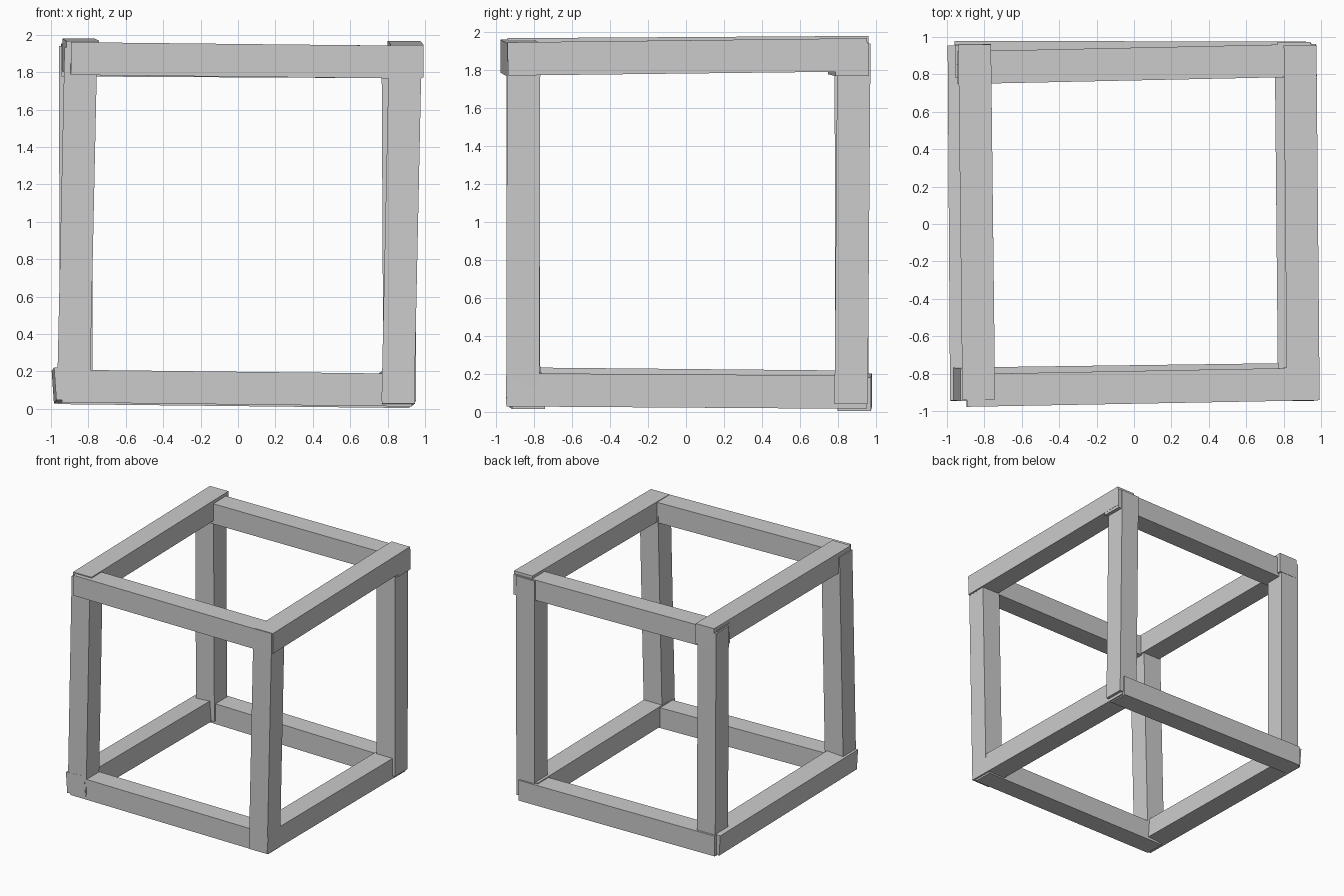
import bpy, math
from mathutils import Vector, Matrix

if "Cube" in bpy.data.objects:
    bpy.data.objects.remove(bpy.data.objects["Cube"])

T = 0.175  # beam thickness


def beam(name, start, end, roll=0.0):
    """Square beam between two end centres, turned as little as possible from its main axis."""
    a, b = Vector(start), Vector(end)
    d = b - a
    k = max(range(3), key=lambda i: abs(d[i]))
    axis = Vector([1.0 if i == k else 0.0 for i in range(3)])
    size = [d.length if i == k else T for i in range(3)]
    rot = axis.rotation_difference(d.normalized()).to_matrix().to_4x4()
    bpy.ops.mesh.primitive_cube_add(size=1)
    ob = bpy.context.object
    ob.name = name
    ob.matrix_world = (Matrix.Translation((a + b) / 2) @ rot
                       @ Matrix.Rotation(math.radians(roll), 4, axis)
                       @ Matrix.Diagonal((*size, 1)))
    return ob


# Upright posts, slightly out of true
beam("front_left_post", (-0.88, -0.855, 0.07), (-0.84, -0.86, 1.93))
beam("front_right_post", (0.855, -0.86, 0.04), (0.895, -0.855, 1.94))
beam("back_left_post", (-0.865, 0.875, 0.05), (-0.87, 0.87, 1.94))
beam("back_right_post", (0.865, 0.87, 0.04), (0.855, 0.885, 1.94))

# Top rails
beam("front_top_rail", (-0.895, -0.89, 1.873), (0.98, -0.855, 1.853))
beam("back_top_rail", (-0.945, 0.835, 1.865), (0.975, 0.876, 1.855))
beam("left_top_rail", (-0.83, -0.94, 1.88), (-0.852, 0.96, 1.892))
beam("right_top_rail", (0.905, -0.94, 1.858), (0.888, 0.955, 1.88))

# Bottom rails
beam("front_bottom_rail", (-0.94, -0.855, 0.122), (0.93, -0.83, 0.1))
beam("back_bottom_rail", (-0.96, 0.892, 0.113), (0.918, 0.887, 0.092))
beam("left_bottom_rail", (-0.89, -0.945, 0.14), (-0.903, 0.955, 0.122), roll=-4)
beam("right_bottom_rail", (0.858, -0.945, 0.115), (0.84, 0.95, 0.102))
